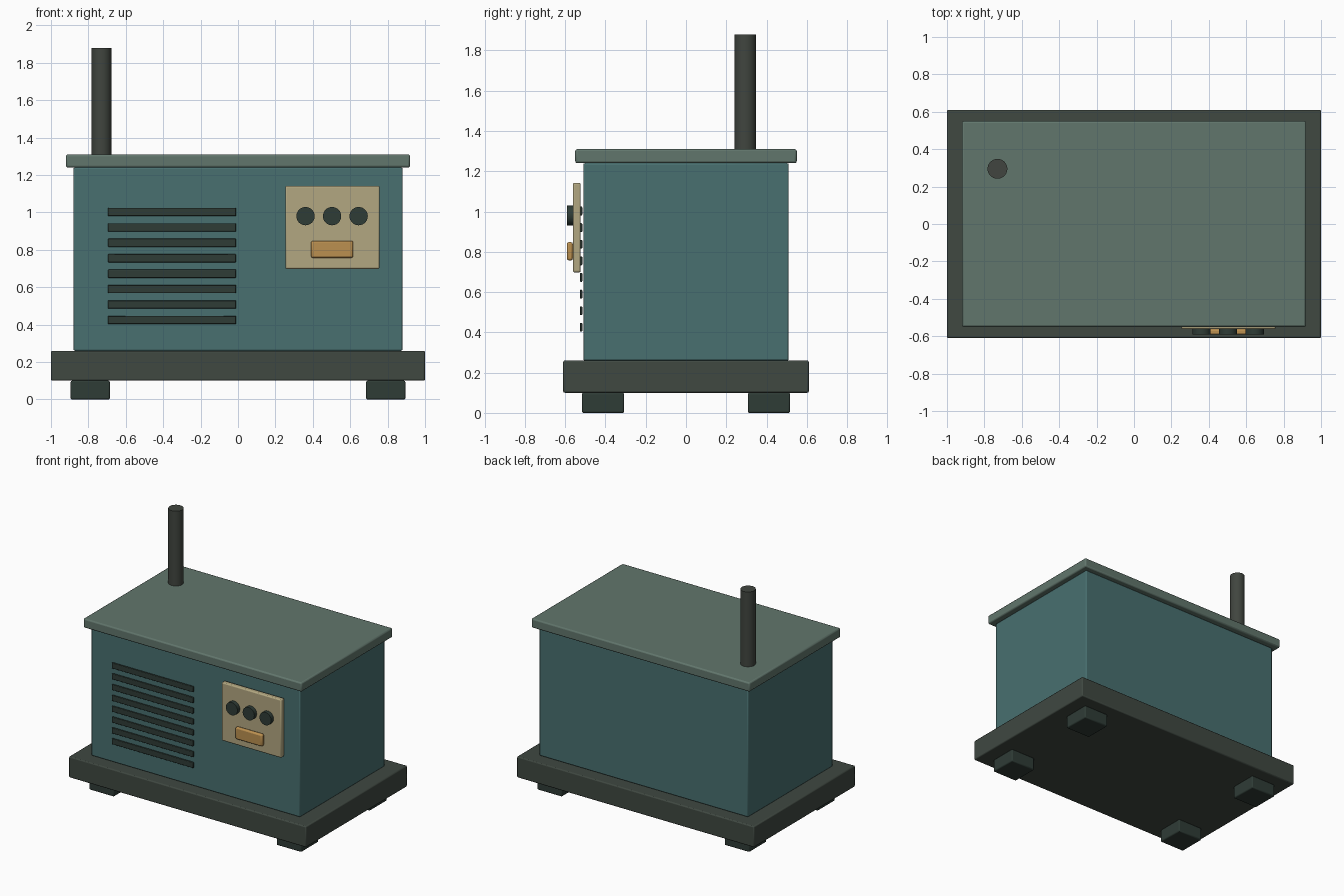
import bpy
from math import pi

if "Cube" in bpy.data.objects:
    bpy.data.objects.remove(bpy.data.objects["Cube"])


def material(name, r, g, b):
    m = bpy.data.materials.new(name)
    m.diffuse_color = (r, g, b, 1)
    m.use_nodes = True
    m.node_tree.nodes["Principled BSDF"].inputs["Base Color"].default_value = m.diffuse_color
    return m


TEAL = material("teal_paint", 0.065, 0.16, 0.16)
LID = material("grey_green_paint", 0.12, 0.18, 0.15)
BASE = material("dark_frame", 0.05, 0.065, 0.053)
DARK = material("dark_rubber", 0.028, 0.045, 0.037)
PIPE = material("soot_metal", 0.052, 0.06, 0.05)
CREAM = material("cream_panel", 0.45, 0.39, 0.22)
BRASS = material("brass", 0.5, 0.28, 0.08)


def finish(obj, name, mat, bevel, segments=2):
    obj.name = name
    obj.data.materials.append(mat)
    if bevel:
        mod = obj.modifiers.new("edge_bevel", 'BEVEL')
        mod.width = bevel
        mod.segments = segments
        mod.limit_method = 'ANGLE'
    bpy.ops.object.shade_smooth_by_angle(angle=pi / 6)
    return obj


def box(name, x, y, z, mat, bevel=0.008):
    """Box from (min, max) ranges on each axis."""
    bpy.ops.mesh.primitive_cube_add(size=1, location=[(a + b) / 2 for a, b in (x, y, z)])
    obj = bpy.context.object
    obj.scale = [b - a for a, b in (x, y, z)]
    bpy.ops.object.transform_apply(location=False, rotation=False, scale=True)
    return finish(obj, name, mat, bevel)


def cylinder(name, radius, depth, loc, mat, rot=(0, 0, 0), bevel=0.0):
    bpy.ops.mesh.primitive_cylinder_add(vertices=32, radius=radius, depth=depth,
                                        location=loc, rotation=rot)
    return finish(bpy.context.object, name, mat, bevel)


# Skid base, housing and lid
box("base", (-1, 1), (-0.61, 0.61), (0.10, 0.26), BASE)
box("housing", (-0.88, 0.88), (-0.51, 0.51), (0.26, 1.24), TEAL)
box("lid", (-0.92, 0.92), (-0.55, 0.55), (1.24, 1.31), LID, 0.01)

# Four feet
for sx in (-1, 1):
    for sy in (-1, 1):
        cx, cy = sx * 0.79, sy * 0.412
        box("foot", (cx - 0.105, cx + 0.105), (cy - 0.105, cy + 0.105), (0, 0.10), DARK)

# Exhaust pipe
cylinder("exhaust_pipe", 0.053, 0.58, (-0.73, 0.295, 1.59), PIPE)

# Vent slats
for i in range(8):
    z = 0.425 + i * 0.0825
    box("vent_slat", (-0.695, -0.01), (-0.527, -0.515), (z - 0.022, z + 0.022), DARK, 0.004)

# Control panel with knobs and handle
box("control_panel", (0.253, 0.757), (-0.562, -0.523), (0.698, 1.142), CREAM)
for x in (0.361, 0.503, 0.645):
    cylinder("knob", 0.049, 0.031, (x, -0.5765, 0.98), DARK, (pi / 2, 0, 0))
box("panel_handle", (0.39, 0.616), (-0.592, -0.562), (0.757, 0.848), BRASS, 0.01)
